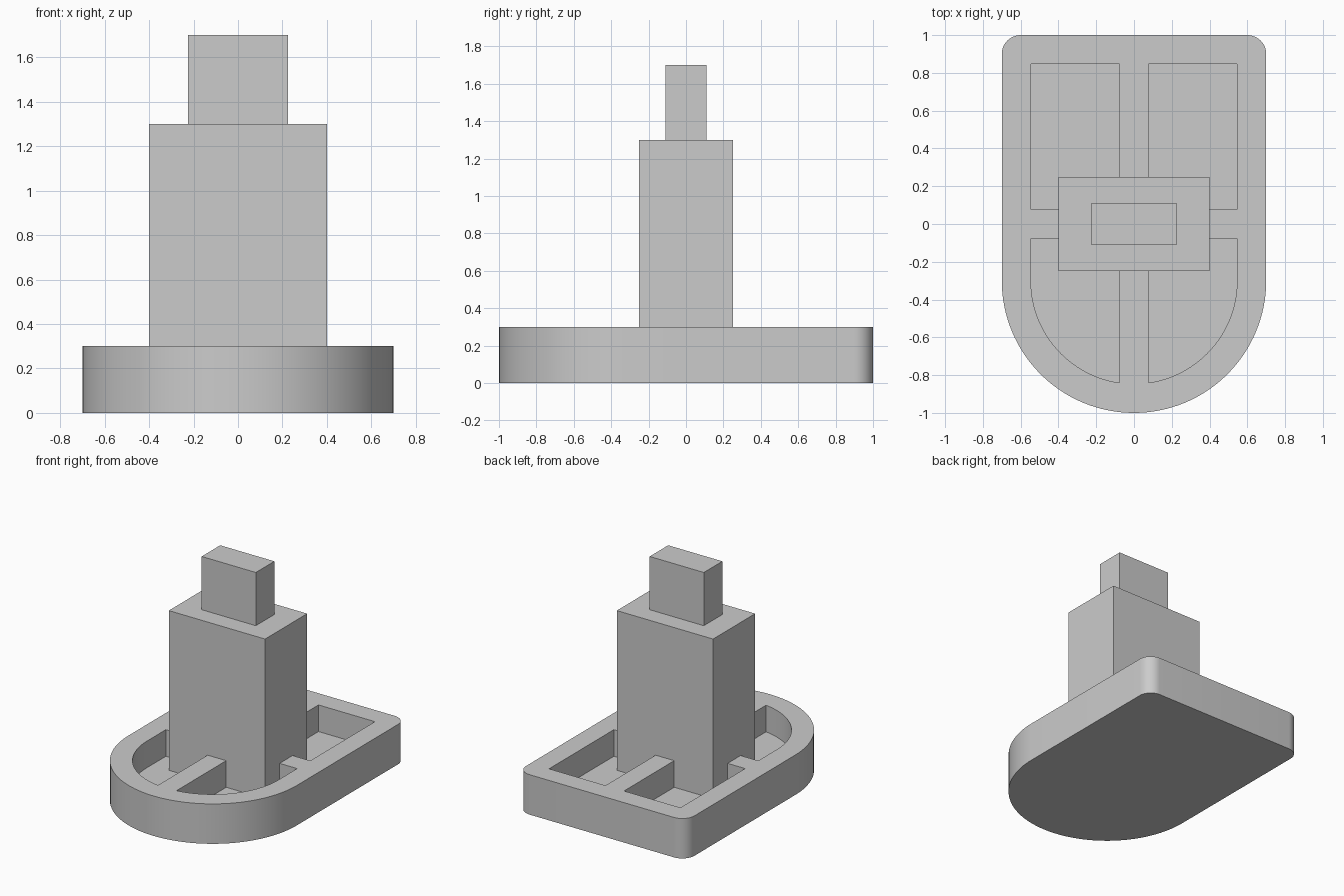
import bpy
import bmesh
from math import pi, cos, sin, sqrt, radians
from mathutils import Vector

default = bpy.data.objects.get("Cube")
if default:
    bpy.data.objects.remove(default, do_unlink=True)

grey = bpy.data.materials.new("plain grey")
grey.use_nodes = True
colour = (0.6, 0.6, 0.6, 1)
grey.diffuse_color = colour
grey.node_tree.nodes["Principled BSDF"].inputs["Base Color"].default_value = colour

HALF_W, BACK, ARC_Y = 0.7, 1.0, -0.3    # base outline
BASE_H, FLOOR = 0.3, 0.1
WALL, RIB = 0.154, 0.077                # rim width, half rib width


def arc(cx, cy, r, a0, a1, n):
    return [(cx + r * cos(a0 + (a1 - a0) * i / n),
             cy + r * sin(a0 + (a1 - a0) * i / n)) for i in range(n + 1)]


def prism(name, outlines, z0, z1):
    """Extrude one or more closed outlines from z0 to z1."""
    bm = bmesh.new()
    for pts in outlines:
        face = bm.faces.new([bm.verts.new((x, y, z0)) for x, y in pts])
        top = bmesh.ops.extrude_face_region(bm, geom=[face])["geom"]
        verts = [v for v in top if isinstance(v, bmesh.types.BMVert)]
        bmesh.ops.translate(bm, verts=verts, vec=Vector((0, 0, z1 - z0)))
    bmesh.ops.recalc_face_normals(bm, faces=bm.faces)
    mesh = bpy.data.meshes.new(name)
    bm.to_mesh(mesh)
    bm.free()
    mesh.materials.append(grey)
    obj = bpy.data.objects.new(name, mesh)
    bpy.context.collection.objects.link(obj)
    return obj


def rectangle(x0, x1, y0, y1):
    return [(x0, y0), (x1, y0), (x1, y1), (x0, y1)]


def mirror_x(pts):
    return [(-x, y) for x, y in reversed(pts)]


# Base: round front, small rounded corners at the back
corner = 0.1
outline = (arc(0, ARC_Y, HALF_W, pi, 2 * pi, 64)
           + arc(HALF_W - corner, BACK - corner, corner, 0, pi / 2, 12)
           + arc(corner - HALF_W, BACK - corner, corner, pi / 2, pi, 12))
base = prism("base", [outline], 0, BASE_H)

# Four pockets that leave a rim and a cross of ribs
inner = HALF_W - WALL
back_pocket = rectangle(RIB, inner, RIB, BACK - WALL)
rib_end = [(RIB, ARC_Y - sqrt(inner ** 2 - RIB ** 2))]
curve = [p for p in arc(0, ARC_Y, inner, -pi / 2, 0, 32) if p[0] > RIB + 0.005]
front_pocket = rib_end + curve + [(inner, -RIB), (RIB, -RIB)]
pockets = prism("pocket_cutter",
                [back_pocket, mirror_x(back_pocket),
                 front_pocket, mirror_x(front_pocket)], FLOOR, BASE_H + 0.1)
pockets.hide_render = True

cut = base.modifiers.new("pockets", "BOOLEAN")
cut.operation = "DIFFERENCE"
cut.solver = "EXACT"
cut.object = pockets
bpy.context.view_layer.objects.active = base
base.select_set(True)
bpy.ops.object.modifier_apply(modifier=cut.name)
bpy.data.objects.remove(pockets, do_unlink=True)

# Smooth the curved walls, keep the edges sharp
bpy.ops.object.select_all(action="DESELECT")
base.select_set(True)
bpy.ops.object.shade_smooth_by_angle(angle=radians(30))

# Post and the smaller block on top
prism("post", [rectangle(-0.4, 0.4, -0.25, 0.25)], FLOOR - 0.05, 1.3)
prism("top_block", [rectangle(-0.225, 0.225, -0.11, 0.11)], 1.3, 1.7)
